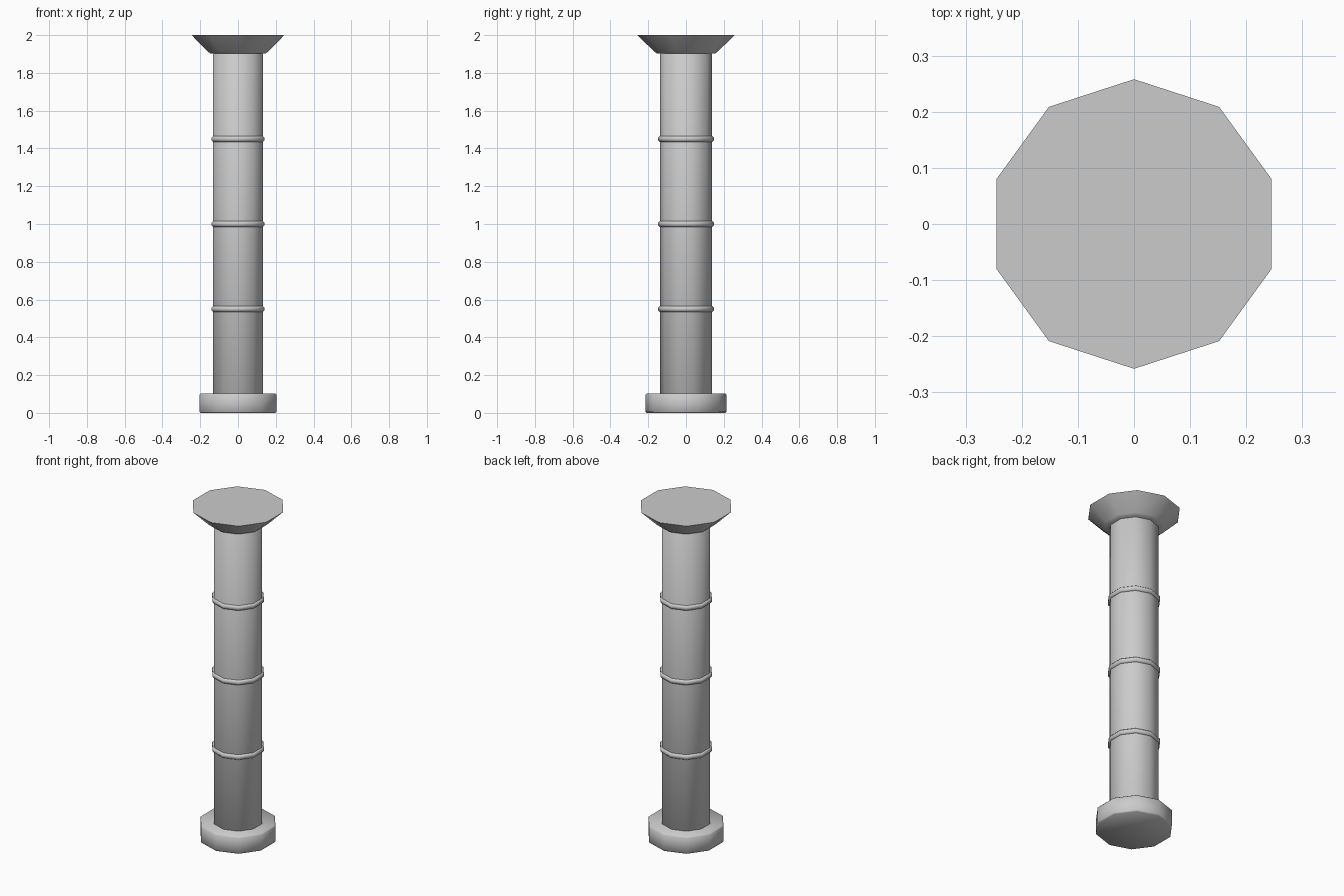
import bpy, bmesh
from math import sin, cos, pi, radians

if "Cube" in bpy.data.objects:
    bpy.data.objects.remove(bpy.data.objects["Cube"])

SIDES = 10


def lathe(name, profile, closed=False, angle=50):
    """Revolve (radius, z) points into a ten-sided part with a corner on +y."""
    bm = bmesh.new()
    rings = []
    for r, z in profile:
        rings.append([bm.verts.new((r * cos(pi / 2 + 2 * pi * k / SIDES),
                                    r * sin(pi / 2 + 2 * pi * k / SIDES), z))
                      for k in range(SIDES)])
    pairs = list(zip(rings, rings[1:]))
    if closed:
        pairs.append((rings[-1], rings[0]))
    else:
        bm.faces.new(rings[0][::-1])
        bm.faces.new(rings[-1])
    for a, b in pairs:
        for k in range(SIDES):
            n = (k + 1) % SIDES
            bm.faces.new((a[k], a[n], b[n], b[k]))
    bmesh.ops.recalc_face_normals(bm, faces=bm.faces)
    mesh = bpy.data.meshes.new(name)
    bm.to_mesh(mesh)
    bm.free()
    obj = bpy.data.objects.new(name, mesh)
    bpy.context.collection.objects.link(obj)
    bpy.ops.object.select_all(action='DESELECT')
    obj.select_set(True)
    bpy.context.view_layer.objects.active = obj
    bpy.ops.object.shade_smooth_by_angle(angle=radians(angle))
    return obj


def drum(name, radius, z0, z1, c=0.006):
    """Upright drum with softened rims."""
    return lathe(name, [(radius - c, z0), (radius, z0 + c),
                        (radius, z1 - c), (radius - c, z1)])


# Base and shaft
drum("base", 0.214, 0.0, 0.103)
drum("shaft", 0.138, 0.098, 1.905)

# Flared capital with a crisp top edge
lathe("capital", [(0.152, 1.902), (0.167, 1.912), (0.258, 2.0)])

# Three round bands on the shaft
for i, z in enumerate((0.55, 1.0, 1.45)):
    band = [(0.134 + 0.015 * cos(2 * pi * k / 8 + pi / 8),
             z + 0.016 * sin(2 * pi * k / 8 + pi / 8)) for k in range(8)]
    lathe(f"band_{i + 1}", band, closed=True)
